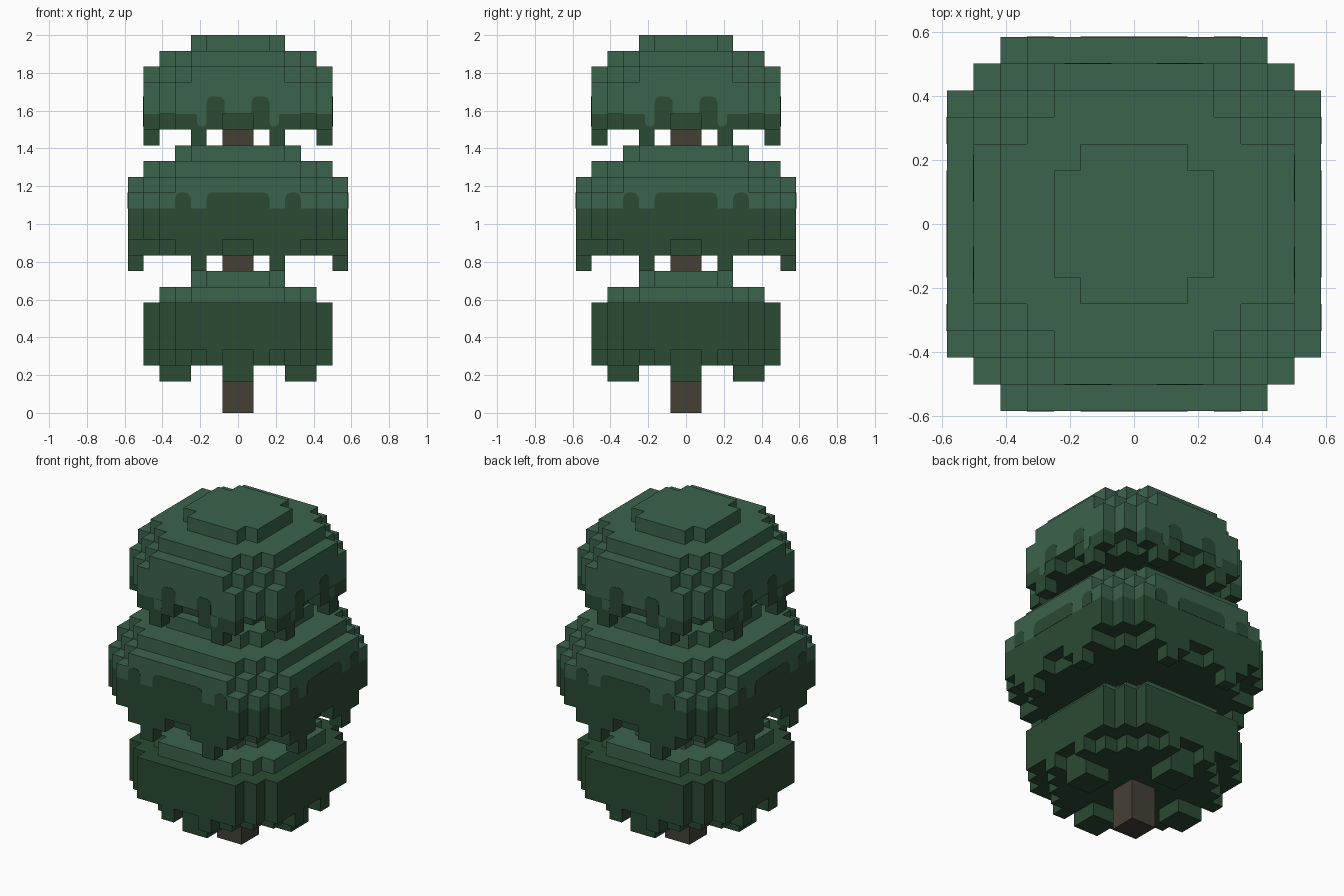
import bpy, bmesh, math
from mathutils import Matrix, Vector

if "Cube" in bpy.data.objects:
    bpy.data.objects.remove(bpy.data.objects["Cube"])

U = 1 / 12  # voxel size


def material(name, rgb):
    m = bpy.data.materials.new(name)
    m.use_nodes = True
    m.diffuse_color = (*rgb, 1)
    m.node_tree.nodes["Principled BSDF"].inputs["Base Color"].default_value = (*rgb, 1)
    return m


LIGHT = material("light green", (0.044, 0.125, 0.071))
DARK = material("dark green", (0.024, 0.069, 0.033))
BARK = material("bark brown", (0.060, 0.051, 0.037))


def finish(name, bm, mat):
    bmesh.ops.recalc_face_normals(bm, faces=bm.faces)
    bmesh.ops.scale(bm, vec=(U, U, U), verts=bm.verts)
    mesh = bpy.data.meshes.new(name)
    bm.to_mesh(mesh)
    bm.free()
    mesh.materials.append(mat)
    bpy.context.collection.objects.link(bpy.data.objects.new(name, mesh))


def extrude(bm, points, offset):
    """Extrude a closed outline of 3D points along an offset."""
    face = bm.faces.new([bm.verts.new(p) for p in points])
    out = bmesh.ops.extrude_face_region(bm, geom=[face], use_keep_orig=True)
    new = [v for v in out["geom"] if isinstance(v, bmesh.types.BMVert)]
    bmesh.ops.translate(bm, verts=new, vec=offset)


def layer(name, mat, half, corner, z0, z1):
    """Square slab whose corners step in one voxel at a time."""
    quarter = []
    for i in range(half - corner + 1):
        quarter.append(Vector((half - i, corner + i, z0)))
        if i < half - corner:
            quarter.append(Vector((half - i - 1, corner + i, z0)))
    points = [Matrix.Rotation(k * math.pi / 2, 3, "Z") @ p for k in range(4) for p in quarter]
    bm = bmesh.new()
    extrude(bm, points, (0, 0, z1 - z0))
    finish(name, bm, mat)


def four_sides(name, mat, outlines, y, depth):
    """Extrude front (x, z) outlines inward from -y and repeat on all sides."""
    bm = bmesh.new()
    for k in range(4):
        turn = Matrix.Rotation(k * math.pi / 2, 3, "Z")
        for outline in outlines:
            extrude(bm, [turn @ Vector((x, -y, z)) for x, z in outline],
                    turn @ Vector((0, depth, 0)))
    finish(name, bm, mat)


def rect(x0, x1, z0, z1):
    return [(x0, z0), (x1, z0), (x1, z1), (x0, z1)]


def pair(x0, x1, z0, z1):
    return [rect(x0, x1, z0, z1), rect(-x1, -x0, z0, z1)]


def arch(x0, x1, z0, z1, r=0.4):
    """Outline with a flat end at z0 and rounded corners at z1."""
    s = 1 if z1 > z0 else -1
    pts = [(x0, z0), (x1, z0)]
    for cx, start in ((x1 - r, 0), (x0 + r, math.pi / 2)):
        for i in range(5):
            a = start + i * math.pi / 8
            pts.append((cx + r * math.cos(a), z1 - s * r + s * r * math.sin(a)))
    return pts


def mirrored(outlines):
    return outlines + [[(-x, z) for x, z in reversed(o)] for o in outlines]


# Trunk
layer("trunk", BARK, 1, 1, 0, 20)

# Lower foliage
layer("lower_underside", DARK, 5, 3, 3, 4)
layer("lower_body", DARK, 6, 4, 4, 7)
layer("lower_shoulder", LIGHT, 5, 3, 7, 8)
layer("lower_cap", LIGHT, 3, 2, 8, 9)
four_sides("lower_fringe", DARK, pair(1, 2, 3, 4), 6, 1)
four_sides("lower_teeth", DARK, [rect(-1, 1, 2, 3)], 5, 2)

# Middle foliage
layer("middle_underside", DARK, 6, 4, 10, 11)
layer("middle_body", DARK, 7, 5, 11, 13)
layer("middle_band", LIGHT, 7, 5, 13, 14)
layer("middle_rim", LIGHT, 7, 4, 14, 15)
layer("middle_shoulder", LIGHT, 6, 4, 15, 16)
layer("middle_cap", LIGHT, 4, 3, 16, 17)
four_sides("middle_fringe", DARK, pair(1, 4, 10, 11), 7, 1)
four_sides("middle_teeth", DARK, pair(2, 3, 9, 10), 7, 1)
four_sides("middle_shade_marks", DARK,
           [arch(-2, 2, 13, 14)] + mirrored([arch(3, 4, 13, 14)]), 7.02, 0.05)

# Upper foliage
layer("upper_underside", DARK, 5, 3, 18, 19)
layer("upper_body", LIGHT, 6, 4, 19, 21)
layer("upper_rim", LIGHT, 6, 3, 21, 22)
layer("upper_shoulder", LIGHT, 5, 3, 22, 23)
layer("upper_cap", LIGHT, 3, 2, 23, 24)
four_sides("upper_fringe", DARK, pair(1, 4, 18, 19), 6, 1)
four_sides("upper_teeth", DARK, pair(2, 3, 17, 18), 6, 1)
four_sides("upper_shade_marks", DARK, mirrored([arch(0.85, 2, 19, 20.1)]), 6.02, 0.05)
four_sides("upper_drips", LIGHT, mirrored([arch(2, 2.6, 19, 18.2, 0.28)]), 6.02, 0.05)
